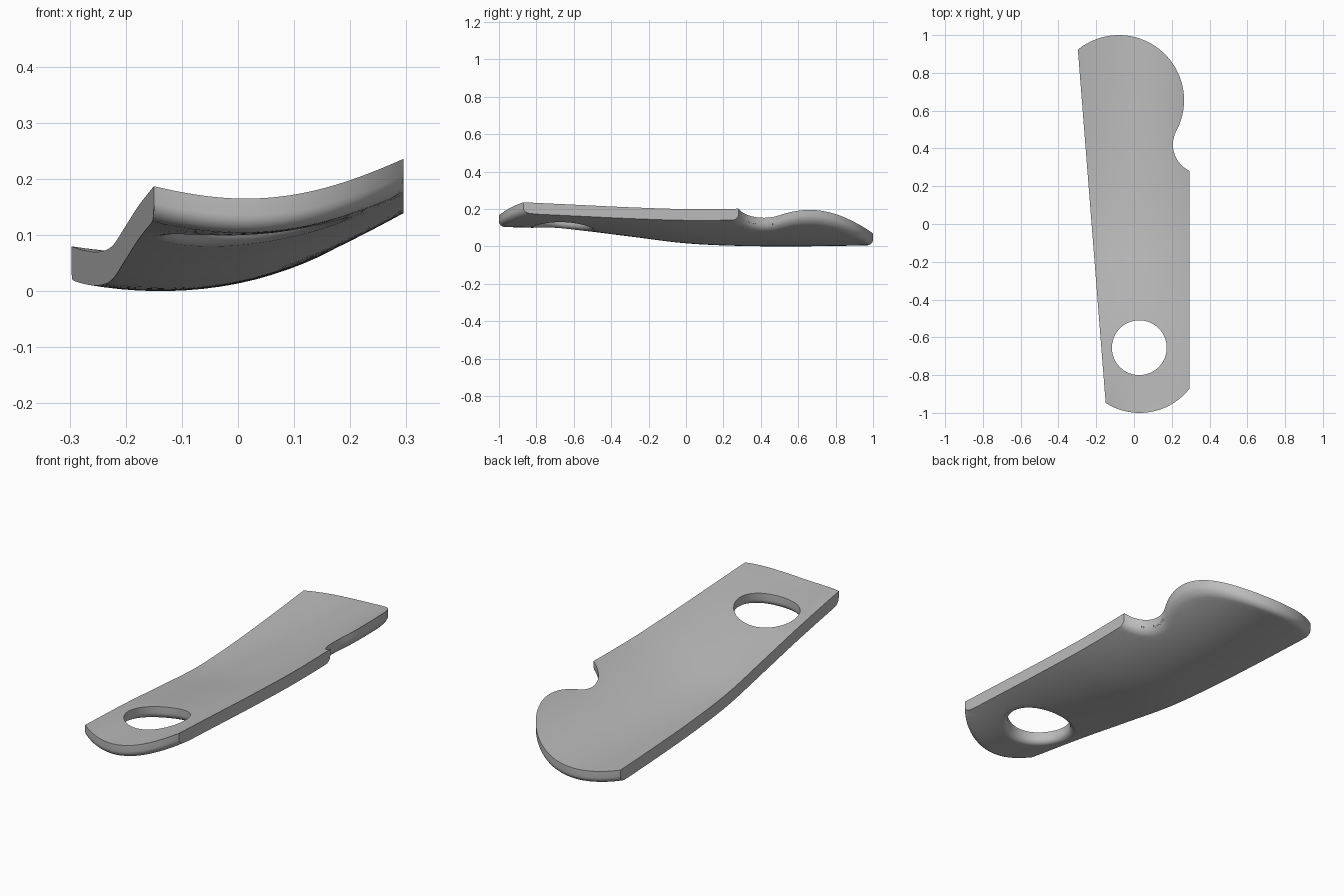
import bpy, bmesh
from math import cos, sin, radians, degrees, atan2, sqrt, pi
from mathutils import Vector
from mathutils.geometry import delaunay_2d_cdt

if "Cube" in bpy.data.objects:
    bpy.data.objects.remove(bpy.data.objects["Cube"])

THICK, ROUND, RIGHT = 0.06, 0.03, 0.295

# Plan layout: rounded tip, round head, scooped notch and finger hole
TIP, TIP_R = Vector((0.03, -0.665)), 0.335
HEAD, HEAD_R = Vector((-0.08, 0.655)), 0.345
NOTCH = Vector((0.36, 0.42))
HOLE, HOLE_R = Vector((0.028, -0.655)), 0.145
AXIS = NOTCH - HEAD
NOTCH_R = AXIS.length - HEAD_R
JOIN = degrees(atan2(AXIS.y, AXIS.x))

# Top height across the blade (left edge to right edge) at stations along y
STATIONS = [
    (-0.95, (0.187, 0.163, 0.182, 0.242)),
    (-0.60, (0.152, 0.150, 0.172, 0.225)),
    (-0.30, (0.115, 0.118, 0.150, 0.211)),
    (0.00, (0.080, 0.083, 0.125, 0.202)),
    (0.30, (0.070, 0.067, 0.113, 0.205)),
    (0.65, (0.073, 0.062, 0.106, 0.222)),
    (1.01, (0.082, 0.066, 0.102, 0.222)),
]


def arc(centre, radius, start, end, count):
    angles = [radians(start + (end - start) * i / count) for i in range(count + 1)]
    return [centre + radius * Vector((cos(a), sin(a))) for a in angles]


def line(a, b):
    """Points between a and b, packed closely near both ends."""
    length = (b - a).length
    near = [ROUND * (1 - cos(i * pi / 12)) for i in range(1, 7)]
    steps = int(length / 0.035)
    middle = [length * i / steps for i in range(2, steps - 1)]
    spots = near + middle + [length - d for d in reversed(near)]
    return [a.lerp(b, s / length) for s in spots]


tip = arc(TIP, TIP_R, -122.5, -37.7, 36)
notch = arc(NOTCH, NOTCH_R, 245, 180 + JOIN, 24)
head = arc(HEAD, HEAD_R, JOIN, 129, 60)
tip[-1].x = notch[0].x = RIGHT
hole = arc(HOLE, HOLE_R, 0, 360, 64)[:-1]
outline = (tip + line(tip[-1], notch[0]) + notch + head[1:]
           + line(head[-1], tip[0]))


def left_edge(y):
    a, b = tip[0], head[-1]
    return a.x + (b.x - a.x) * (y - a.y) / (b.y - a.y)


def edge_distance(p):
    """Distance to the nearest curved edge; negative outside the blade."""
    d = (p - HOLE).length - HOLE_R
    if p.y < TIP.y:
        d = min(d, TIP_R - (p - TIP).length)
    if AXIS.cross(p - HEAD) > 0:
        return min(d, HEAD_R - (p - HEAD).length)
    return min(d, (p - NOTCH).length - NOTCH_R)


def within(p, margin):
    return left_edge(p.y) + margin < p.x < RIGHT - margin


def across(h, u):
    """Cubic through four evenly spaced heights."""
    t, total = 3 * u, 0
    for i in range(4):
        w = h[i]
        for j in range(4):
            if j != i:
                w *= (t - j) / (i - j)
        total += w
    return total


def top_height(p):
    left = left_edge(p.y)
    u = (p.x - left) / (0.3 - left)
    ys = [s[0] for s in STATIONS]
    hs = [across(s[1], u) for s in STATIONS]
    last = len(ys) - 1

    def slope(i):
        a, b = max(i - 1, 0), min(i + 1, last)
        return (hs[b] - hs[a]) / (ys[b] - ys[a])

    k = max([i for i in range(last) if ys[i] <= p.y], default=0)
    w = ys[k + 1] - ys[k]
    t = (p.y - ys[k]) / w
    if t < 0:
        return hs[0] + slope(0) * t * w
    return ((2 * t**3 - 3 * t**2 + 1) * hs[k] + (t**3 - 2 * t**2 + t) * w * slope(k)
            + (3 * t**2 - 2 * t**3) * hs[k + 1] + (t**3 - t**2) * w * slope(k + 1))


def bottom_height(p):
    gap = ROUND - min(max(edge_distance(p), 0), ROUND)
    return top_height(p) - THICK + ROUND - sqrt(ROUND**2 - gap**2)


# Plan mesh: borders, rings for the rounded lower edges, and an even filling
points = outline + hole
n, m = len(outline), len(hole)
edges = [(i, (i + 1) % n) for i in range(n)]
edges += [(n + i, n + (i + 1) % m) for i in range(m)]
for step in range(1, 7):
    d = ROUND * (1 - cos(step * pi / 12))
    ring = arc(TIP, TIP_R - d, -122.5, -37.7, 36)
    ring += arc(NOTCH, NOTCH_R + d, 262, 180 + JOIN, 28)
    ring += arc(HEAD, HEAD_R - d, JOIN, 129, 60)[1:]
    ring += arc(HOLE, HOLE_R + d, 0, 360, 64)[:-1]
    points += [p for p in ring if within(p, 0.002) and edge_distance(p) > d - 0.0005]
for i in range(-10, 11):
    for j in range(-33, 34):
        p = Vector((i * 0.03, j * 0.03))
        if within(p, 0.012) and edge_distance(p) > ROUND + 0.008:
            points.append(p)
flat, _, tris, *_ = delaunay_2d_cdt(points, edges, [], 0, 1e-6)
flat = [Vector(p) for p in flat]


def inside(tri):
    c = sum((flat[i] for i in tri), Vector((0, 0))) / 3
    return within(c, 1e-5) and edge_distance(c) > 0


# Blade: upper skin, lower skin and the walls between them
bm = bmesh.new()
floor = min(bottom_height(p) for p in flat)
upper = [bm.verts.new((p.x, p.y, top_height(p) - floor)) for p in flat]
lower = [bm.verts.new((p.x, p.y, bottom_height(p) - floor)) for p in flat]
sides = set()
for tri in filter(inside, tris):
    bm.faces.new([upper[i] for i in tri])
    bm.faces.new([lower[i] for i in reversed(tri)])
    sides.update((tri[k], tri[(k + 1) % 3]) for k in range(3))
for a, b in sides:
    if (b, a) not in sides:
        bm.faces.new((upper[b], upper[a], lower[a], lower[b]))
bmesh.ops.delete(bm, geom=[v for v in bm.verts if not v.link_faces], context="VERTS")
bmesh.ops.recalc_face_normals(bm, faces=bm.faces)

mesh = bpy.data.meshes.new("curved_blade")
bm.to_mesh(mesh)
bm.free()
blade = bpy.data.objects.new("curved_blade", mesh)
bpy.context.collection.objects.link(blade)

# Plain grey finish
grey = bpy.data.materials.new("plain_grey")
grey.use_nodes = True
colour = (0.5, 0.5, 0.5, 1)
grey.diffuse_color = colour
grey.node_tree.nodes["Principled BSDF"].inputs["Base Color"].default_value = colour
mesh.materials.append(grey)

bpy.ops.object.select_all(action="DESELECT")
blade.select_set(True)
bpy.context.view_layer.objects.active = blade
bpy.ops.object.shade_smooth_by_angle(angle=radians(35))
